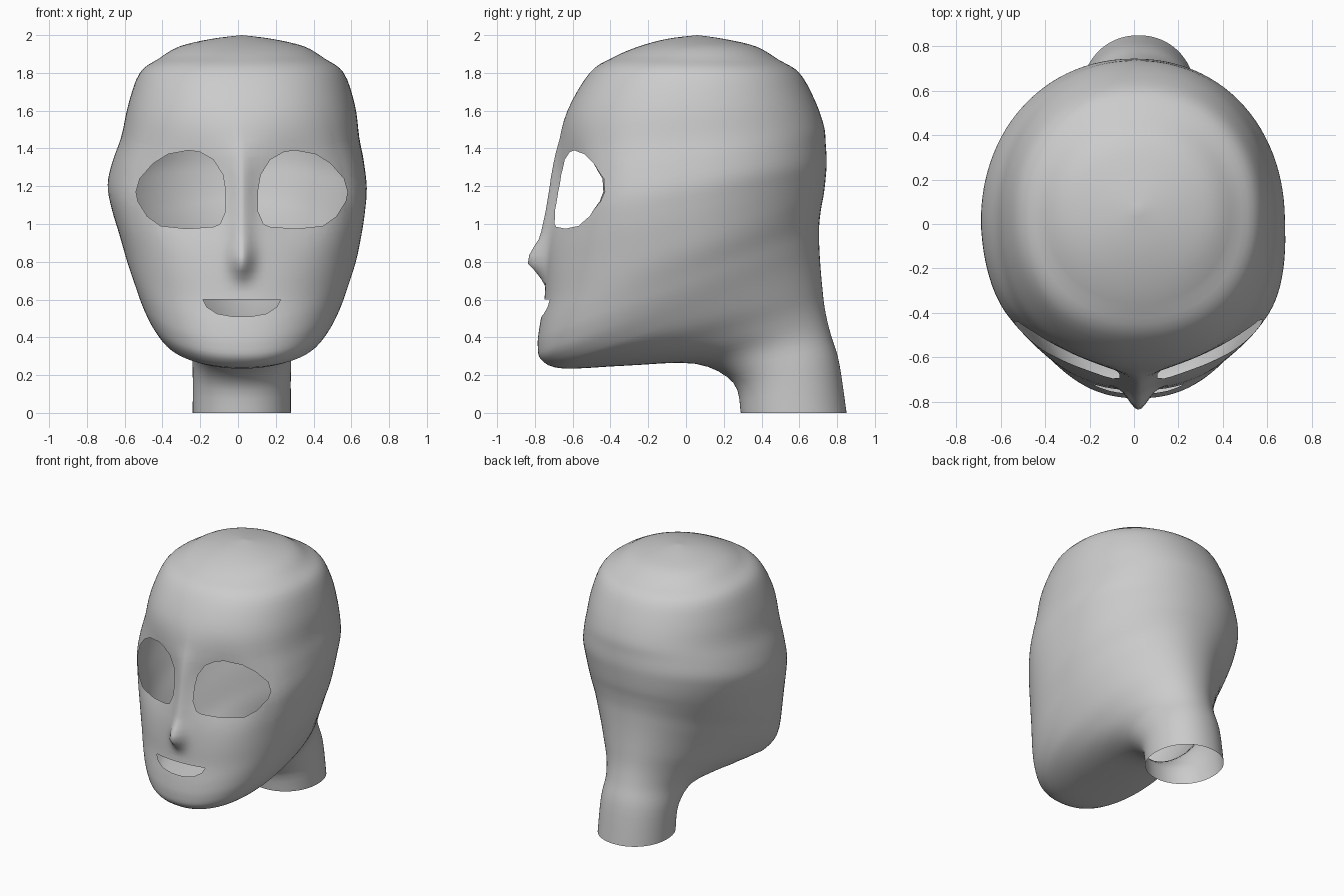
import bpy, bmesh, math
from mathutils import Vector

if "Cube" in bpy.data.objects:
    bpy.data.objects.remove(bpy.data.objects["Cube"], do_unlink=True)

AXIS = 0.02          # the face sits slightly off centre
HALF = 64            # steps from front to back on one side
SUB = 4              # steps between neighbouring rings

# Tilted rings from neck to crown: front y, front z, back y, back z, half width
RINGS = [
    (.29, 0, .85, 0, .26),
    (.25, .16, .81, .27, .26),
    (.05, .26, .765, .42, .27),
    (-.32, .25, .735, .55, .34),
    (-.65, .235, .72, .68, .43),
    (-.765, .28, .71, .8, .49),
    (-.785, .36, .705, .9, .535),
    (-.775, .46, .705, .99, .57),
    (-.75, .6, .715, 1.08, .61),
    (-.745, .75, .73, 1.16, .64),
    (-.745, .92, .74, 1.25, .67),
    (-.735, 1.08, .745, 1.33, .685),
    (-.715, 1.24, .74, 1.42, .665),
    (-.69, 1.4, .73, 1.52, .63),
    (-.63, 1.6, .68, 1.66, .6),
    (-.51, 1.8, .6, 1.8, .54),
    (-.39, 1.88, .49, 1.87, .44),
    (-.25, 1.94, .37, 1.94, .33),
    (-.1, 1.98, .2, 1.98, .16),
    (.06, 2, .06, 2, 0),
]
# Nose ridge: height, projection
NOSE = [(.67, 0), (.72, .03), (.76, .065), (.8, .105), (.85, .085),
        (.93, .04), (1.05, .03), (1.25, .025), (1.45, 0)]
# Outlines of the openings, relative to the face axis
EYE = [(.56, 1.17), (.54, 1.24), (.47, 1.32), (.39, 1.37), (.28, 1.39),
       (.22, 1.38), (.15, 1.34), (.1, 1.26), (.085, 1.17), (.085, 1.07),
       (.115, 1), (.15, .985), (.29, .975), (.43, .99), (.5, 1.04), (.55, 1.12)]
LIP = [(.205, .6), (.185, .56), (.13, .525), (.045, .51)]


def spline(a, b, c, d, t):
    """Smooth blend from b to c."""
    return b + t * (c - a + t * (2*a - 5*b + 4*c - d + t * (3*(b - c) + d - a))) / 2


def smooth_rings(rings):
    last = len(rings) - 1
    for i in range(last):
        near = [rings[min(max(i + k, 0), last)] for k in (-1, 0, 1, 2)]
        for step in range(SUB):
            yield [spline(*column, step / SUB) for column in zip(*near)]
    yield rings[last]


def nose_height(z):
    for (z0, h0), (z1, h1) in zip(NOSE, NOSE[1:]):
        if z0 <= z <= z1:
            return h0 + (h1 - h0) * (z - z0) / (z1 - z0)
    return 0


def bell(value, middle, spread):
    return math.exp(-((value - middle) / spread) ** 2)


def sculpt(x, y, z):
    """Press in the eye sockets, pull out the nose, shift onto the axis."""
    if y < -.3:
        socket = .09 * bell(abs(x), .28, .25) * bell(z, 1.17, .28)
        fade = min(1, (-.3 - y) / .15)
        y += socket * fade - nose_height(z) * bell(x, 0, .06)
    ear_shift = min(1, max(0, (y + .5) * 2)) * bell(z, 1.2, .25)
    return Vector((x + AXIS - .025 * ear_shift, y, z))


def ring_points(yf, zf, yb, zb, width):
    side = []
    for j in range(HALF + 1):
        angle = math.pi * (j / HALF) ** 1.3
        c, s = math.cos(angle), max(0, math.sin(angle))
        power = 2 / (2.25 if c > 0 and zf > .24 and yf < -.4 else 2.1)
        u = .5 - .5 * math.copysign(abs(c) ** power, c)
        x = 0 if j in (0, HALF) else width * s ** power
        side.append((x, yf + u * (yb - yf), zf + u * (zb - zf)))
    mirrored = [(-x, y, z) for x, y, z in side[-2:0:-1]]
    return [sculpt(*p) for p in side + mirrored]


def cut_opening(bm, outline):
    """Trim a convex outline through the front of the shell."""
    middle = Vector((sum(p[0] for p in outline), 0,
                     sum(p[1] for p in outline))) / len(outline)
    low = [min(p[k] for p in outline) - .06 for k in (0, 1)]
    high = [max(p[k] for p in outline) + .06 for k in (0, 1)]
    planes = []
    for a, b in zip(outline, outline[1:] + outline[:1]):
        start = Vector((a[0], 0, a[1]))
        normal = Vector((b[1] - a[1], 0, a[0] - b[0])).normalized()
        if normal.dot(middle - start) > 0:
            normal = -normal
        planes.append((start, normal))

    def nearby():
        found = []
        for f in bm.faces:
            p = f.calc_center_median()
            if p.y < -.3 and low[0] < p.x < high[0] and low[1] < p.z < high[1]:
                found.append(f)
        return found

    for start, normal in planes:
        faces = nearby()
        edges = list({e for f in faces for e in f.edges})
        verts = list({v for f in faces for v in f.verts})
        bmesh.ops.bisect_plane(bm, geom=verts + edges + faces, dist=1e-5,
                               plane_co=start, plane_no=normal)
    inside = [f for f in nearby()
              if all(n.dot(f.calc_center_median() - s) < 0 for s, n in planes)]
    bmesh.ops.delete(bm, geom=inside, context='FACES')


# Head and neck shell
bm = bmesh.new()
loops = [[bm.verts.new(p) for p in ring_points(*r)] for r in smooth_rings(RINGS)]
for low_loop, high_loop in zip(loops, loops[1:]):
    for j in range(len(low_loop)):
        k = (j + 1) % len(low_loop)
        bm.faces.new((low_loop[j], low_loop[k], high_loop[k], high_loop[j]))
bmesh.ops.remove_doubles(bm, verts=bm.verts[:], dist=1e-4)

# Eye and mouth openings
for sign in (1, -1):
    cut_opening(bm, [(AXIS + sign * x, z) for x, z in EYE])
cut_opening(bm, [(AXIS + x, z) for x, z in LIP] +
            [(AXIS - x, z) for x, z in reversed(LIP)])

mesh = bpy.data.meshes.new("head_shell")
bm.to_mesh(mesh)
bm.free()
for polygon in mesh.polygons:
    polygon.use_smooth = True
head = bpy.data.objects.new("head_shell", mesh)
bpy.context.collection.objects.link(head)

# Plain grey
grey = bpy.data.materials.new("plain_grey")
grey.use_nodes = True
colour = (.6, .6, .6, 1)
grey.diffuse_color = colour
grey.node_tree.nodes["Principled BSDF"].inputs["Base Color"].default_value = colour
mesh.materials.append(grey)
